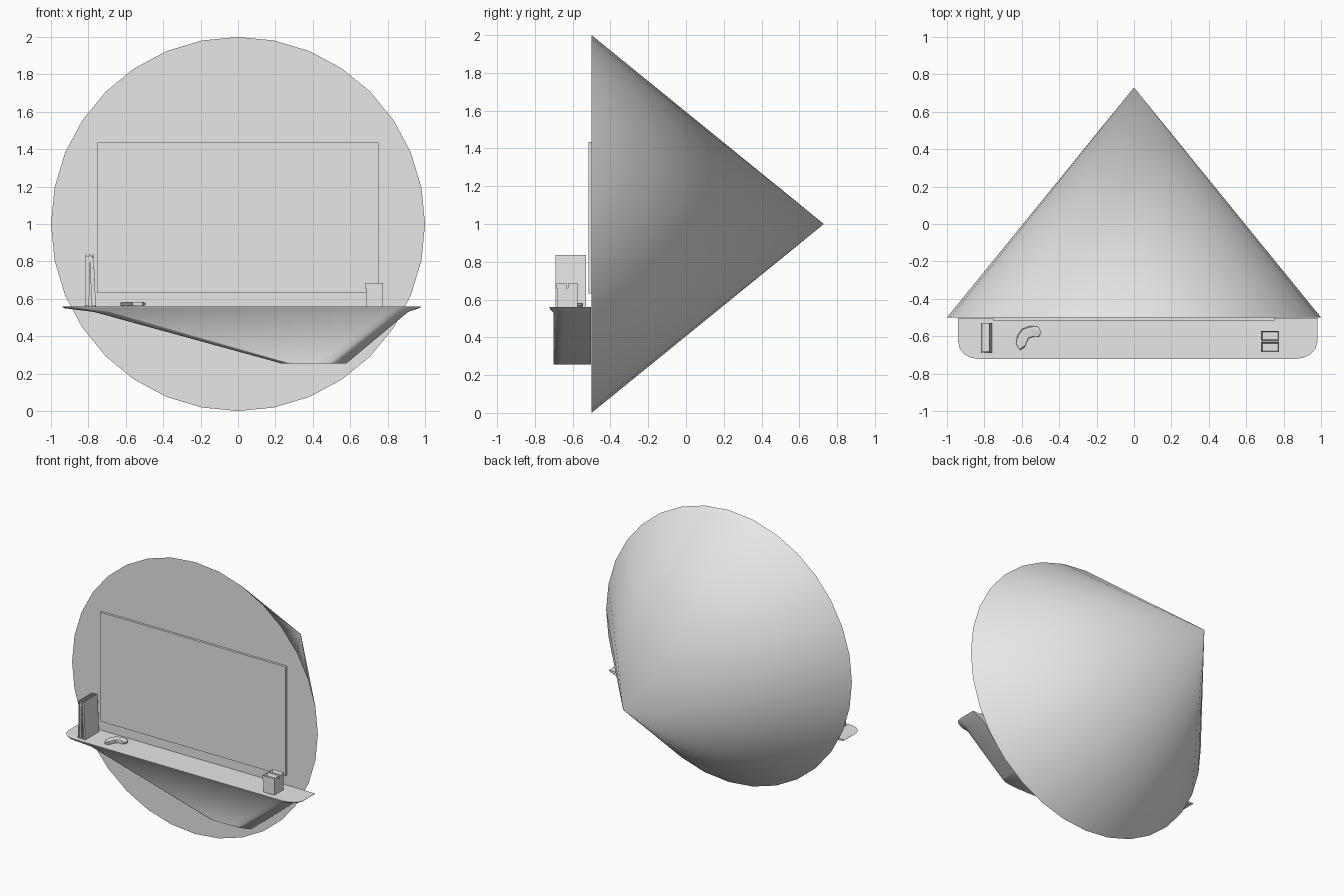
import bpy, bmesh, math
from mathutils import Matrix, Vector

cube = bpy.data.objects.get("Cube")
if cube:
    bpy.data.objects.remove(cube, do_unlink=True)

grey = bpy.data.materials.new("plain_grey")
grey.use_nodes = True
COLOUR = (0.8, 0.8, 0.8, 1)
grey.diffuse_color = COLOUR
grey.node_tree.nodes["Principled BSDF"].inputs["Base Color"].default_value = COLOUR


def finish(name, bm, smooth_angle=None):
    bmesh.ops.recalc_face_normals(bm, faces=bm.faces)
    mesh = bpy.data.meshes.new(name)
    bm.to_mesh(mesh)
    bm.free()
    mesh.materials.append(grey)
    obj = bpy.data.objects.new(name, mesh)
    bpy.context.collection.objects.link(obj)
    if smooth_angle:
        bpy.ops.object.select_all(action="DESELECT")
        obj.select_set(True)
        bpy.context.view_layer.objects.active = obj
        bpy.ops.object.shade_smooth_by_angle(angle=math.radians(smooth_angle))
    return obj


def add_box(bm, x, y, z, lean=0.0):
    """Box from ranges; lean shifts its top in x."""
    verts = bmesh.ops.create_cube(bm, size=1)["verts"]
    for v in verts:
        top = v.co.z > 0
        v.co = Vector((x[v.co.x > 0] + (lean if top else 0), y[v.co.y > 0], z[top]))
    return verts


def loft(bm, rings):
    """Skin closed rings of equal length and cap both ends."""
    loops = [[bm.verts.new(p) for p in ring] for ring in rings]
    n = len(loops[0])
    for a, b in zip(loops, loops[1:]):
        for i in range(n):
            bm.faces.new((a[i], a[(i + 1) % n], b[(i + 1) % n], b[i]))
    bm.faces.new(loops[0])
    bm.faces.new(loops[-1])


# Cone-shaped backing, flat side to the front
bm = bmesh.new()
bmesh.ops.create_cone(bm, cap_ends=True, segments=32, radius1=1, radius2=0, depth=1.23,
                      matrix=Matrix.Translation((0, 0.115, 1)) @ Matrix.Rotation(-math.pi / 2, 4, "X"))
bmesh.ops.remove_doubles(bm, verts=bm.verts, dist=0.0001)
finish("wall_cone", bm, 40)

# Flat screen
bm = bmesh.new()
add_box(bm, (-0.755, 0.75), (-0.517, -0.498), (0.632, 1.435))
finish("screen", bm)


# Shelf with a flared lip running down into an off-centre keel
def shelf_ring(z, left, right, front, cl, cr, depth):
    """Outline with rounded front corners of given widths and depth."""
    pts = [Vector((left, -0.502, z))]
    for k in range(5):
        a = math.pi / 2 * k / 4
        pts.append(Vector((left + cl * (1 - math.cos(a)), front + depth * (1 - math.sin(a)), z)))
    for k in range(4, -1, -1):
        a = math.pi / 2 * k / 4
        pts.append(Vector((right - cr * (1 - math.cos(a)), front + depth * (1 - math.sin(a)), z)))
    pts.append(Vector((right, -0.502, z)))
    return pts


bm = bmesh.new()
loft(bm, [shelf_ring(0.56, -0.94, 0.98, -0.722, 0.11, 0.12, 0.09),
          shelf_ring(0.55, -0.93, 0.97, -0.72, 0.11, 0.12, 0.09),
          shelf_ring(0.53, -0.77, 0.91, -0.702, 0.1, 0.1, 0.06),
          shelf_ring(0.255, 0.23, 0.58, -0.702, 0.06, 0.16, 0.04)])
finish("shelf", bm, 60)

# Two standing books, each two covers around a recessed page block
for name, x0, lean in (("left_book", -0.818, 0.004), ("right_book", -0.782, -0.012)):
    bm = bmesh.new()
    for x in (x0, x0 + 0.017):
        add_box(bm, (x, x + 0.005), (-0.69, -0.53), (0.56, 0.836), lean)
    add_box(bm, (x0 + 0.005, x0 + 0.017), (-0.683, -0.53), (0.563, 0.828), lean)
    finish(name, bm)

# Game controller: curved body with two grips
outline = [(-0.63, -0.64), (-0.625, -0.6), (-0.6, -0.562), (-0.555, -0.545), (-0.51, -0.55),
           (-0.495, -0.58), (-0.51, -0.605), (-0.53, -0.6), (-0.565, -0.612), (-0.585, -0.66),
           (-0.612, -0.675)]
mid = Vector((-0.572, -0.595))


def pad_ring(z, scale):
    return [(*(mid + (Vector(p) - mid) * scale), z) for p in outline]


bm = bmesh.new()
loft(bm, [pad_ring(0.561, 0.9), pad_ring(0.568, 1), pad_ring(0.577, 1), pad_ring(0.583, 0.88)])
finish("game_controller", bm, 40)

# Small box with a lipped top split into two open pockets
bm = bmesh.new()
add_box(bm, (0.684, 0.772), (-0.68, -0.575), (0.56, 0.66))
for y in ((-0.685, -0.632), (-0.624, -0.571)):
    verts = add_box(bm, (0.68, 0.776), y, (0.655, 0.685))
    top = max({f for v in verts for f in v.link_faces}, key=lambda f: f.calc_center_median().z)
    bmesh.ops.inset_individual(bm, faces=[top], thickness=0.01)
    bmesh.ops.translate(bm, verts=top.verts, vec=(0, 0, -0.02))
finish("storage_box", bm)
